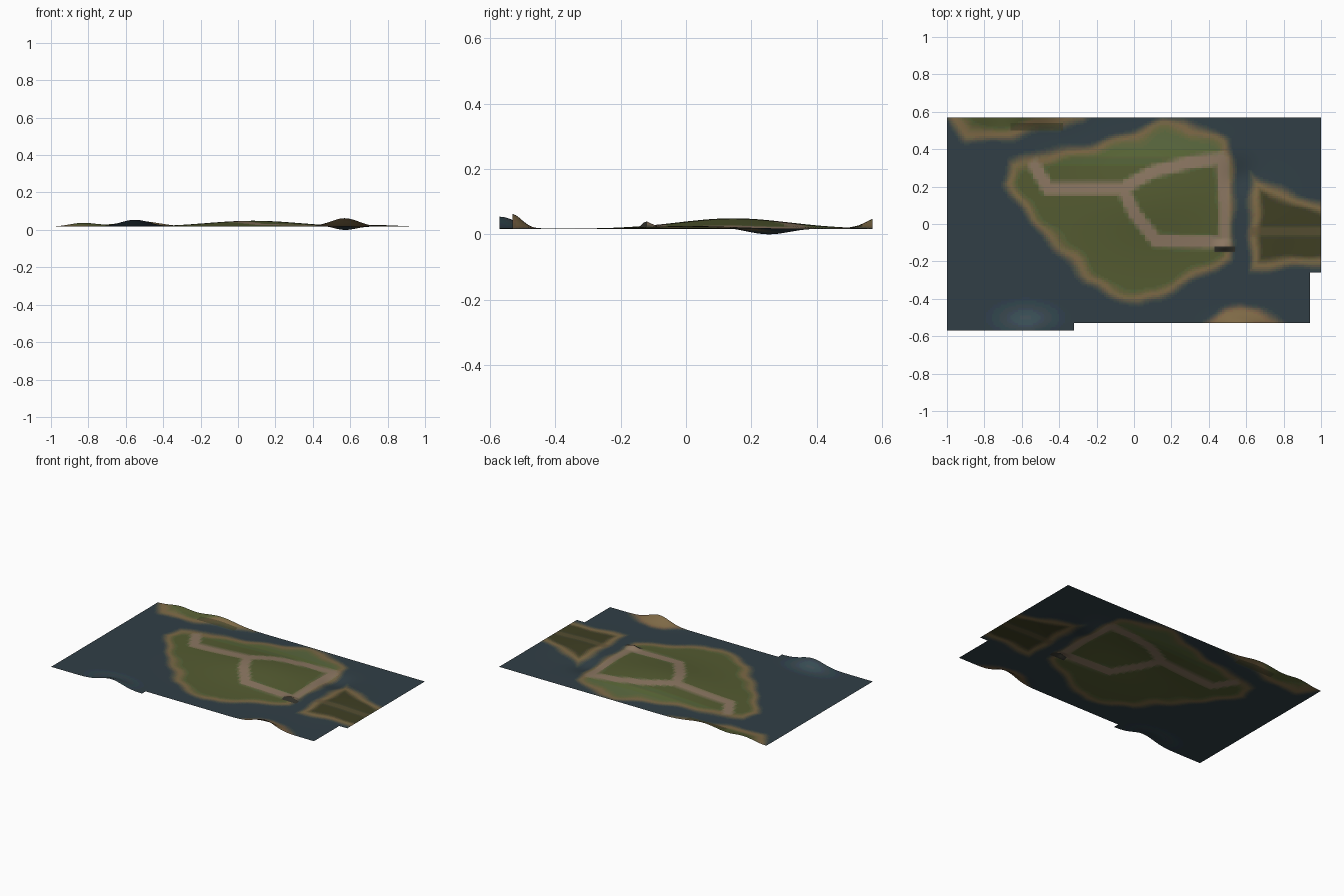
import bpy, math
from mathutils import Vector

if "Cube" in bpy.data.objects:
    bpy.data.objects.remove(bpy.data.objects["Cube"])

STEP = 0.01
SEA = 0.018

# Shore outlines (x, y)
SHORES = {
    "main_island": [(-.71, .21), (-.66, .33), (-.5, .39), (-.23, .43), (-.02, .49), (.15, .56),
                    (.27, .56), (.38, .51), (.5, .45), (.53, .35), (.53, -.2), (.41, -.26),
                    (.25, -.34), (.14, -.41), (.03, -.43), (-.15, -.38), (-.26, -.32),
                    (-.35, -.2), (-.47, -.08), (-.58, .05)],
    "east_island": [(.62, .28), (.75, .2), (.87, .15), (1.15, .08), (1.15, -.23), (.85, -.23), (.62, -.25)],
    "north_island": [(-1.05, .7), (-.97, .52), (-.9, .45), (-.8, .44), (-.65, .45), (-.5, .5),
                     (-.27, .55), (-.15, .7)],
    "south_island": [(.33, -.56), (.4, -.5), (.48, -.45), (.57, -.43), (.67, -.45), (.76, -.5), (.83, -.56)],
}
# Footpath centre lines
PATHS = [[(-.53, .31), (-.46, .19), (-.06, .19), (.1, .28), (.3, .33), (.47, .35), (.49, .1), (.49, -.1)],
         [(-.06, .19), (0, .06), (.12, -.09), (.5, -.1)]]

# Palette in display values
WATER, SAND, GRASS = (48, 64, 72), (126, 106, 70), (84, 94, 52)
TRACK, DARK, BROWN, MUD = (138, 120, 96), (62, 62, 38), (128, 102, 70), (52, 50, 42)


def smooth(a, b, v):
    t = max(0.0, min(1.0, (v - a) / (b - a)))
    return t * t * (3 - 2 * t)


def mix(a, b, t):
    return tuple(p + (q - p) * t for p, q in zip(a, b))


def seg_dist(x, y, a, b):
    dx, dy = b[0] - a[0], b[1] - a[1]
    t = max(0, min(1, ((x - a[0]) * dx + (y - a[1]) * dy) / (dx * dx + dy * dy)))
    return math.hypot(x - a[0] - t * dx, y - a[1] - t * dy)


def inside_dist(x, y, poly):
    """Signed distance to an outline, positive inside."""
    d, inside = 9.0, False
    for a, b in zip(poly, poly[1:] + poly[:1]):
        d = min(d, seg_dist(x, y, a, b))
        if (a[1] > y) != (b[1] > y) and x < a[0] + (y - a[1]) * (b[0] - a[0]) / (b[1] - a[1]):
            inside = not inside
    return d if inside else -d


def bump(x, y, cx, cy, sx, sy):
    return math.exp(-((x - cx) / sx) ** 2 / 2 - ((y - cy) / sy) ** 2 / 2)


def height(x, y):
    z = SEA
    z += .032 * bump(x, y, .08, .145, .25, .17)           # main hill
    z += .008 * bump(x, y, .76, 0, .1, .13)               # east island
    z += .022 * bump(x, y, -.83, .59, .07, .05)           # north ridges
    z += .034 * bump(x, y, -.53, .59, .11, .04)
    z += .046 * bump(x, y, .57, -.535, .075, .032)        # south knoll
    z += .037 * bump(x, y, -.55, -.57, .08, .05)          # swell at the front edge
    z -= .021 * bump(x, y, .57, .25, .06, .065)           # channel bed
    side = .02 if y < -.125 else .045                     # crossing ridge
    z += .022 * max(0, 1 - abs(y + .125) / side) * max(0, 1 - abs(x - .48) / .07)
    return z


def surface(x, y):
    """Region name and colour at a point."""
    name, d = max(((n, inside_dist(x, y, p)) for n, p in SHORES.items()), key=lambda i: i[1])
    wave = .012 * math.sin(23 * x + 9 * y) + .01 * math.sin(31 * y - 14 * x)
    swell = bump(x, y, -.58, -.5, .1, .05)
    col = mix(WATER, (60, 77, 86), swell)
    edge = smooth(-.025, .035, d + wave * .6)
    if name == "main_island":
        col = mix(col, SAND, edge)
        lush = mix(GRASS, (94, 108, 60), smooth(.3, .42, y))
        col = mix(col, lush, smooth(.025, .085, d + wave))
        qx, qy = (math.floor(v / .03) * .03 + .015 for v in (x, y))
        pd = min(seg_dist(.5 * (x + qx), .5 * (y + qy), a, b) for p in PATHS for a, b in zip(p, p[1:]))
        col = mix(col, TRACK, (1 - smooth(.02, .05, pd)) * smooth(0, .03, d))
    elif name == "east_island":
        col = mix(col, SAND, edge)
        col = mix(col, DARK, smooth(.03, .075, d + wave * .5))
        col = mix(col, (98, 84, 56), .6 * (1 - smooth(.01, .04, abs(y + .04))) * edge)
    elif name == "north_island":
        col = mix(col, SAND, edge)
        col = mix(col, GRASS, smooth(.04, .09, d + wave))
        if -.66 < x < -.38 and .5 < y < .54:
            col = mix(col, DARK, .6)
    else:
        col = mix(col, BROWN, edge)
    if .43 < x < .54 and -.145 < y < -.115:
        col = MUD
    return (name if d > 0 else "water"), col


materials = {}


def material(col):
    """Shared material for a rounded display colour."""
    key = tuple(round(c / 7) * 7 for c in col)
    if key not in materials:
        m = bpy.data.materials.new("ground_%d_%d_%d" % key)
        m.diffuse_color = [((c / 255 + .055) / 1.055) ** 2.4 for c in key] + [1]
        m.use_nodes = True
        m.node_tree.nodes["Principled BSDF"].inputs["Base Color"].default_value = m.diffuse_color
        materials[key] = m
    return materials[key]


# Sort the ground cells into regions, leaving out the two cut corners
regions = {}
for i in range(200):
    for j in range(114):
        x, y = -1 + (i + .5) * STEP, -.57 + (j + .5) * STEP
        if (x > -.32 and y < -.53) or (x > .94 and y < -.26):
            continue
        name, col = surface(x, y)
        regions.setdefault(name, []).append((i, j, material(col)))

LOW = min(height(-1 + i * STEP, -.57 + j * STEP) for i in range(201) for j in range(115))

# One open sheet per region, meeting edge to edge
for name, cells in regions.items():
    index, verts, faces, slots, mat_ids = {}, [], [], {}, []
    for i, j, m in cells:
        face = []
        for key in ((i, j), (i + 1, j), (i + 1, j + 1), (i, j + 1)):
            if key not in index:
                index[key] = len(verts)
                x, y = -1 + key[0] * STEP, -.57 + key[1] * STEP
                verts.append(Vector((x, y, height(x, y) - LOW)))
            face.append(index[key])
        faces.append(face)
        mat_ids.append(slots.setdefault(m, len(slots)))
    mesh = bpy.data.meshes.new(name)
    mesh.from_pydata(verts, [], faces)
    for m in slots:
        mesh.materials.append(m)
    mesh.polygons.foreach_set("material_index", mat_ids)
    mesh.polygons.foreach_set("use_smooth", [True] * len(faces))
    mesh.update()
    bpy.context.collection.objects.link(bpy.data.objects.new(name, mesh))
